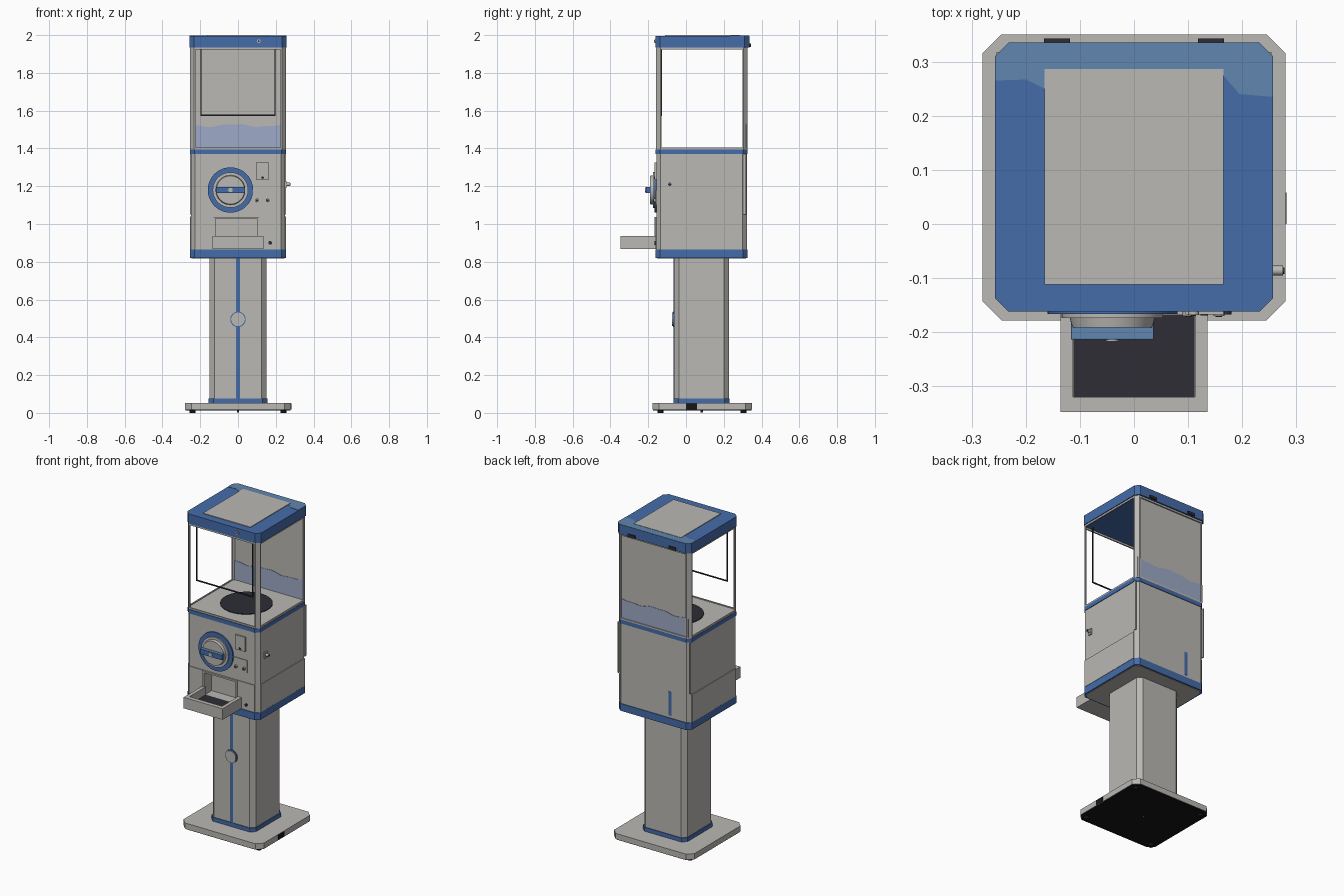
import bpy, bmesh, math
from mathutils import Matrix, Vector

if "Cube" in bpy.data.objects:
    bpy.data.objects.remove(bpy.data.objects["Cube"])


def material(name, rgb):
    m = bpy.data.materials.new(name)
    m.use_nodes = True
    m.diffuse_color = (*rgb, 1)
    m.node_tree.nodes["Principled BSDF"].inputs["Base Color"].default_value = (*rgb, 1)
    return m


GREY = material("warm grey", (0.49, 0.48, 0.455))
BLUE = material("blue", (0.06, 0.15, 0.4))
SKY = material("light blue", (0.12, 0.24, 0.43))
LILAC = material("pale lilac blue", (0.34, 0.4, 0.57))
DARK = material("dark slate", (0.026, 0.026, 0.036))
BLACK = material("black", (0.008, 0.008, 0.009))


def finish(name, bm, mat):
    bmesh.ops.recalc_face_normals(bm, faces=bm.faces)
    me = bpy.data.meshes.new(name)
    bm.to_mesh(me)
    bm.free()
    me.materials.append(mat)
    ob = bpy.data.objects.new(name, me)
    bpy.context.collection.objects.link(ob)
    return ob


def extrude(name, points, direction, mat):
    """Solid made by pushing a flat outline along a direction."""
    bm = bmesh.new()
    face = bm.faces.new([bm.verts.new(p) for p in points])
    geom = bmesh.ops.extrude_face_region(bm, geom=[face], use_keep_orig=True)["geom"]
    verts = [g for g in geom if isinstance(g, bmesh.types.BMVert)]
    bmesh.ops.translate(bm, verts=verts, vec=Vector(direction))
    return finish(name, bm, mat)


def block(name, xs, ys, zs, mat, c=0):
    """Upright block with optional chamfered vertical corners."""
    (x0, x1), (y0, y1), (z0, z1) = xs, ys, zs
    if c:
        pts = [(x0 + c, y0), (x1 - c, y0), (x1, y0 + c), (x1, y1 - c),
               (x1 - c, y1), (x0 + c, y1), (x0, y1 - c), (x0, y0 + c)]
    else:
        pts = [(x0, y0), (x1, y0), (x1, y1), (x0, y1)]
    return extrude(name, [(x, y, z0) for x, y in pts], (0, 0, z1 - z0), mat)


def disc(name, centre, radius, depth, mat, axis="y", top=None, sides=48):
    """Cylinder; centre is the middle of the solid."""
    bm = bmesh.new()
    bmesh.ops.create_cone(bm, cap_ends=True, segments=sides, radius1=radius,
                          radius2=top or radius, depth=depth)
    turn = {"y": Matrix.Rotation(math.pi / 2, 4, "X"),
            "x": Matrix.Rotation(math.pi / 2, 4, "Y"), "z": Matrix()}[axis]
    bmesh.ops.transform(bm, matrix=Matrix.Translation(centre) @ turn, verts=bm.verts)
    ob = finish(name, bm, mat)
    bpy.ops.object.select_all(action="DESELECT")
    ob.select_set(True)
    bpy.context.view_layer.objects.active = ob
    bpy.ops.object.shade_smooth_by_angle(angle=math.radians(35))
    return ob


def sym(v):
    return (-v, v)


MID = 0.084  # depth centre of the cabinet

# Foot plate
block("base_plate", sym(0.28), (-0.178, 0.35), (0.017, 0.052), GREY, 0.035)
block("base_underside", sym(0.277), (-0.175, 0.347), (0.013, 0.017), BLACK, 0.035)
block("base_socket", (0.275, 0.282), (0, 0.058), (0.019, 0.05), BLACK)
for sx in (-1, 1):
    for sy in (-1, 1):
        disc("base_foot", (sx * 0.24, MID + sy * 0.22, 0.007), 0.016, 0.014, BLACK, "z", sides=16)
disc("base_bolt", (0, MID, 0.008), 0.006, 0.014, DARK, "z", sides=12)

# Pedestal column
block("column", sym(0.15), (-0.063, 0.227), (0.05, 0.83), GREY, 0.026)
block("column_band", sym(0.155), (-0.067, 0.231), (0.052, 0.077), BLUE, 0.026)
block("column_stripe", sym(0.01), (-0.066, -0.062), (0.077, 0.82), BLUE)
disc("column_lock_rim", (0, -0.065, 0.495), 0.041, 0.008, BLUE)
disc("column_lock", (0, -0.068, 0.495), 0.036, 0.012, GREY)

# Cabinet with a recessed outlet
cabinet = block("cabinet", sym(0.25), (-0.157, 0.322), (0.84, 1.38), GREY, 0.022)
cutter = block("outlet_cutter", (-0.122, 0.102), (-0.3, -0.09), (0.885, 1.03), GREY)
cutter.hide_render = True
mod = cabinet.modifiers.new("outlet", "BOOLEAN")
mod.operation = "DIFFERENCE"
mod.solver = "EXACT"
mod.object = cutter
bpy.context.view_layer.update()
cut = bpy.data.meshes.new_from_object(cabinet.evaluated_get(bpy.context.evaluated_depsgraph_get()))
cabinet.modifiers.clear()
cabinet.data = cut
bpy.data.objects.remove(cutter)
block("cabinet_lower_band", sym(0.254), (-0.162, 0.326), (0.82, 0.865), BLUE, 0.024)
block("cabinet_bottom", sym(0.245), (-0.153, 0.317), (0.818, 0.822), GREY, 0.024)
block("cabinet_upper_band", sym(0.254), (-0.162, 0.326), (1.37, 1.395), BLUE, 0.024)

# Cabinet trims: corner covers, front plates, rear slot
for side in (-1, 1):
    block("side_cover", sorted((side * 0.249, side * 0.255)), (-0.135, 0.3), (0.866, 1.04), GREY)
    block("rear_edge_strip", sorted((side * 0.247, side * 0.254)), (0.302, 0.318), (1.05, 1.37), GREY)
block("front_plate_left", (0.108, 0.228), (-0.161, -0.155), (0.868, 1.038), GREY)
block("front_plate_right", (-0.228, -0.128), (-0.161, -0.155), (0.868, 1.038), GREY)
block("rear_slot", (-0.125, -0.105), (0.318, 0.324), (0.88, 1.03), BLUE)
disc("door_latch", (0.17, -0.163, 0.9), 0.01, 0.008, DARK, sides=12)

# Outlet frame
for x in (-0.125, 0.105):
    block("outlet_frame_side", (x - 0.005, x + 0.005), (-0.168, -0.1), (0.885, 1.038), GREY)
block("outlet_frame_top", (-0.13, 0.11), (-0.168, -0.1), (1.028, 1.038), GREY)

# Collecting tray
for side in (-1, 1):
    block("tray_side", sorted((side * 0.113, side * 0.136)), (-0.347, -0.155), (0.868, 0.937), GREY)
block("tray_front", sym(0.114), (-0.347, -0.32), (0.868, 0.937), GREY)
block("tray_bottom", sym(0.114), (-0.322, -0.155), (0.868, 0.882), GREY)
block("tray_mat", sym(0.112), (-0.32, -0.16), (0.882, 0.888), DARK)

# Turning dial
DX, DZ = -0.04, 1.18
disc("dial_plate", (DX, -0.16, DZ), 0.12, 0.012, BLUE)
disc("dial_bezel", (DX, -0.168, DZ), 0.094, 0.012, GREY)
disc("dial_knob", (DX, -0.178, DZ), 0.08, 0.026, GREY, top=0.075)
block("dial_handle", (DX - 0.076, DX + 0.076), (-0.213, -0.185), (DZ - 0.015, DZ + 0.015), BLUE)
block("dial_handle_top", (DX - 0.075, DX + 0.075), (-0.212, -0.188), (DZ + 0.014, DZ + 0.017), SKY)
disc("dial_screw", (DX, -0.214, DZ), 0.012, 0.006, GREY, sides=20)

# Coin plate and buttons
block("coin_plate", (0.095, 0.165), (-0.167, -0.155), (1.235, 1.325), GREY)
disc("coin_hole", (0.13, -0.167, 1.245), 0.007, 0.004, DARK, sides=12)
block("button_plate", (0.08, 0.175), (-0.161, -0.155), (1.1, 1.18), GREY)
for x in (0.1, 0.157):
    disc("button", (x, -0.164, 1.125), 0.01, 0.012, GREY, sides=16)
    disc("button_centre", (x, -0.17, 1.125), 0.006, 0.004, DARK, sides=12)

# Side lock
block("side_lock_plate", (0.249, 0.257), (-0.1, -0.075), (1.19, 1.228), GREY)
disc("side_lock", (0.263, -0.086, 1.21), 0.009, 0.025, GREY, "x", sides=16)
disc("side_lock_key", (0.275, -0.086, 1.21), 0.006, 0.006, DARK, "x", sides=12)

# Display floor with its dark opening
block("display_floor", sym(0.246), (-0.154, 0.318), (1.39, 1.4), GREY, 0.022)
disc("display_opening", (0, MID, 1.401), 0.15, 0.006, DARK, "z")

# Corner posts and rails
post = [(0.253, -0.048), (0.253, -0.042), (0.233, -0.02), (0.226, -0.02), (0.226, -0.026), (0.246, -0.048)]
for sx in (-1, 1):
    for sy in (-1, 1):
        pts = [(sx * x, MID - sy * (y + 0.262), 1.395) for x, y in post]
        extrude("corner_post", pts, (0, 0, 0.542), GREY)
    block("side_rail", sorted((sx * 0.244, sx * 0.252)), (-0.135, 0.3), (1.924, 1.937), GREY)
    block("side_sill", sorted((sx * 0.244, sx * 0.252)), (-0.135, 0.3), (1.394, 1.405), GREY)
for y in (-0.158, 0.318):
    block("cross_rail", sym(0.232), (y, y + 0.008), (1.924, 1.937), GREY)
    block("cross_sill", sym(0.232), (y, y + 0.008), (1.394, 1.405), GREY)

# Rear display wall with painted wave
block("rear_wall", sym(0.24), (0.308, 0.318), (1.4, 1.935), GREY)
wave = [(0.24, 0.3055, 1.403), (-0.24, 0.3055, 1.403)]
for i in range(25):
    x = -0.24 + 0.02 * i
    wave.append((x, 0.3055, 1.522 + 0.007 * math.sin(22 * x + 2) + 0.003 * math.sin(55 * x)))
extrude("rear_wall_wave", wave, (0, 0.015, 0), LILAC)

# Thin hanging frame behind the front pane
for x in sym(0.196):
    block("hanging_rod", (x - 0.003, x + 0.003), (-0.134, -0.128), (1.572, 1.937), DARK)
block("hanging_bar", sym(0.199), (-0.134, -0.128), (1.572, 1.579), DARK)

# Cap with top panel, paler rear area, hinges and lock
block("cap", sym(0.257), (-0.162, 0.335), (1.935, 1.996), BLUE, 0.025)
block("cap_panel", sym(0.165), (-0.112, 0.286), (1.994, 2.0), GREY)
half_edges = [(-0.256, 0.265), (-0.2, 0.267), (-0.165, 0.25), (-0.165, 0.285), (0.165, 0.285),
              (0.165, 0.275), (0.195, 0.24), (0.256, 0.235), (0.256, 0.31), (0.232, 0.334),
              (-0.232, 0.334), (-0.256, 0.31)]
extrude("cap_pale_area", [(x, y, 1.995) for x, y in half_edges], (0, 0, 0.003), SKY)
for x in sym(0.142):
    block("cap_hinge", (x - 0.024, x + 0.024), (0.33, 0.343), (1.938, 1.955), DARK)
disc("cap_lock", (0.11, -0.164, 1.968), 0.01, 0.008, GREY, sides=16)
disc("cap_lock_key", (0.11, -0.168, 1.968), 0.005, 0.004, DARK, sides=12)
